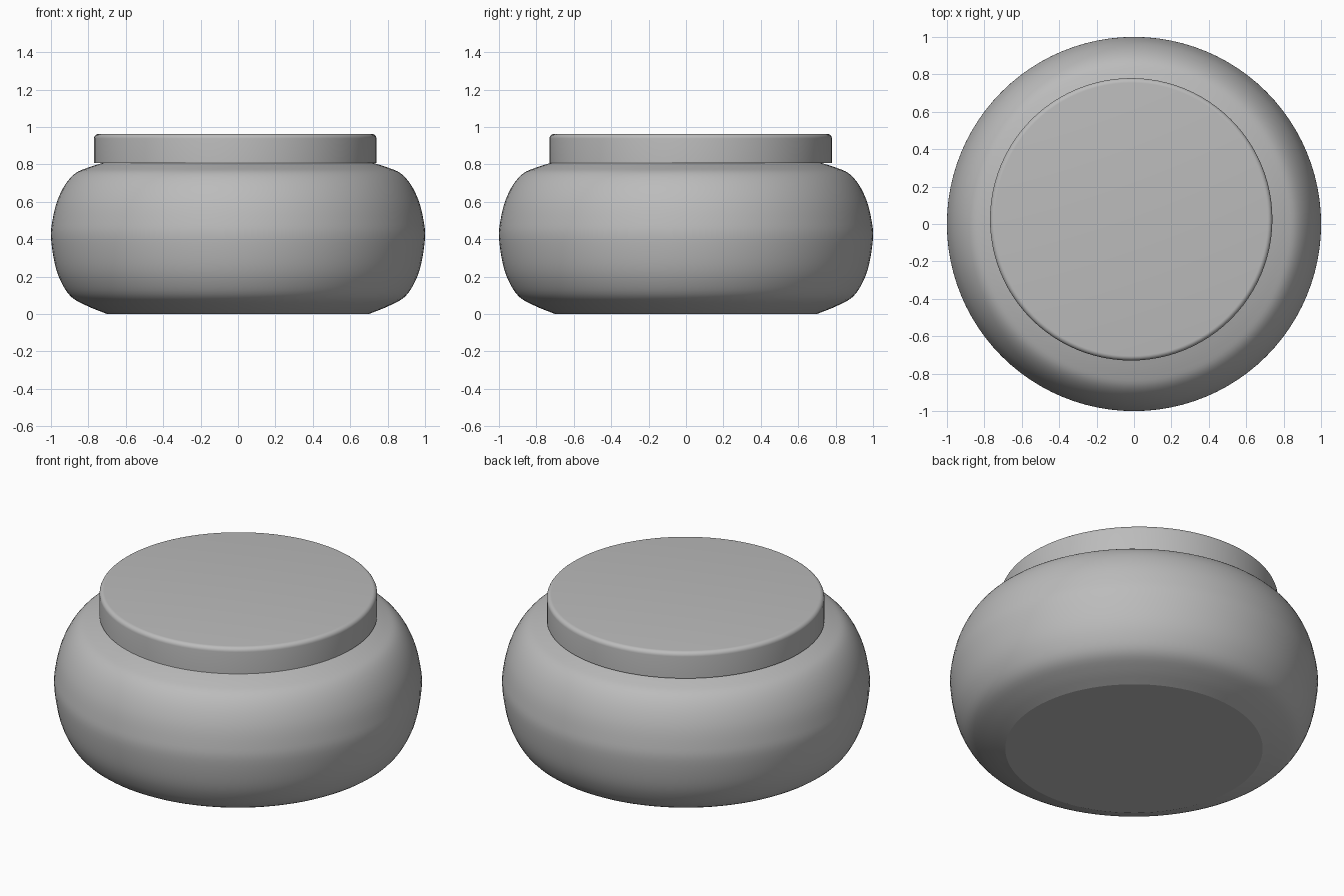
import bpy, bmesh, math
from mathutils import Vector

cube = bpy.data.objects.get("Cube")
if cube:
    bpy.data.objects.remove(cube, do_unlink=True)

SEGMENTS = 96

grey = bpy.data.materials.new("plain grey")
grey.use_nodes = True
grey.diffuse_color = (0.5, 0.5, 0.5, 1)
grey.node_tree.nodes["Principled BSDF"].inputs["Base Color"].default_value = grey.diffuse_color


def smooth_profile(points, steps=4):
    """Run a smooth curve through the (radius, height) points."""
    p = [Vector(q) for q in points]
    p = [2 * p[0] - p[1]] + p + [2 * p[-1] - p[-2]]
    out = []
    for a, b, c, d in zip(p, p[1:], p[2:], p[3:]):
        for i in range(steps):
            t = i / steps
            out.append(b + t / 2 * (c - a + t * (2 * a - 5 * b + 4 * c - d
                                                + t * (3 * b - a - 3 * c + d))))
    return out + [p[-2]]


def lathe(name, profile, centre=(0, 0)):
    """Spin a profile around the z axis and cap both ends."""
    bm = bmesh.new()
    rings = []
    for r, z in profile:
        angles = [math.tau * i / SEGMENTS for i in range(SEGMENTS)]
        rings.append([bm.verts.new((r * math.cos(a), r * math.sin(a), z)) for a in angles])
    for low, high in zip(rings, rings[1:]):
        for i in range(SEGMENTS):
            j = (i + 1) % SEGMENTS
            bm.faces.new((low[i], low[j], high[j], high[i]))
    bm.faces.new(rings[0][::-1])
    bm.faces.new(rings[-1])
    mesh = bpy.data.meshes.new(name)
    bm.to_mesh(mesh)
    bm.free()
    mesh.materials.append(grey)
    obj = bpy.data.objects.new(name, mesh)
    obj.location = (*centre, 0)
    bpy.context.collection.objects.link(obj)
    bpy.ops.object.select_all(action="DESELECT")
    obj.select_set(True)
    bpy.context.view_layer.objects.active = obj
    bpy.ops.object.shade_smooth_by_angle(angle=math.radians(20))
    return obj


# Round, bulging jar body with a flat base
lathe("jar_body", smooth_profile([
    (0.70, 0), (0.80, 0.04), (0.89, 0.09), (0.945, 0.17), (0.98, 0.27), (1, 0.41),
    (0.992, 0.5), (0.968, 0.6), (0.925, 0.69), (0.87, 0.752), (0.8, 0.783), (0.7, 0.815)]))

# Flat lid with a softly rounded top rim, sitting slightly off centre
LID_RADIUS, LID_TOP, BEVEL = 0.755, 0.963, 0.025
rim = [(LID_RADIUS - BEVEL * (1 - math.cos(a)), LID_TOP - BEVEL * (1 - math.sin(a)))
       for a in (math.pi / 2 * i / 6 for i in range(7))]
lathe("lid", [(LID_RADIUS, 0.808)] + rim, centre=(-0.015, 0.025))
